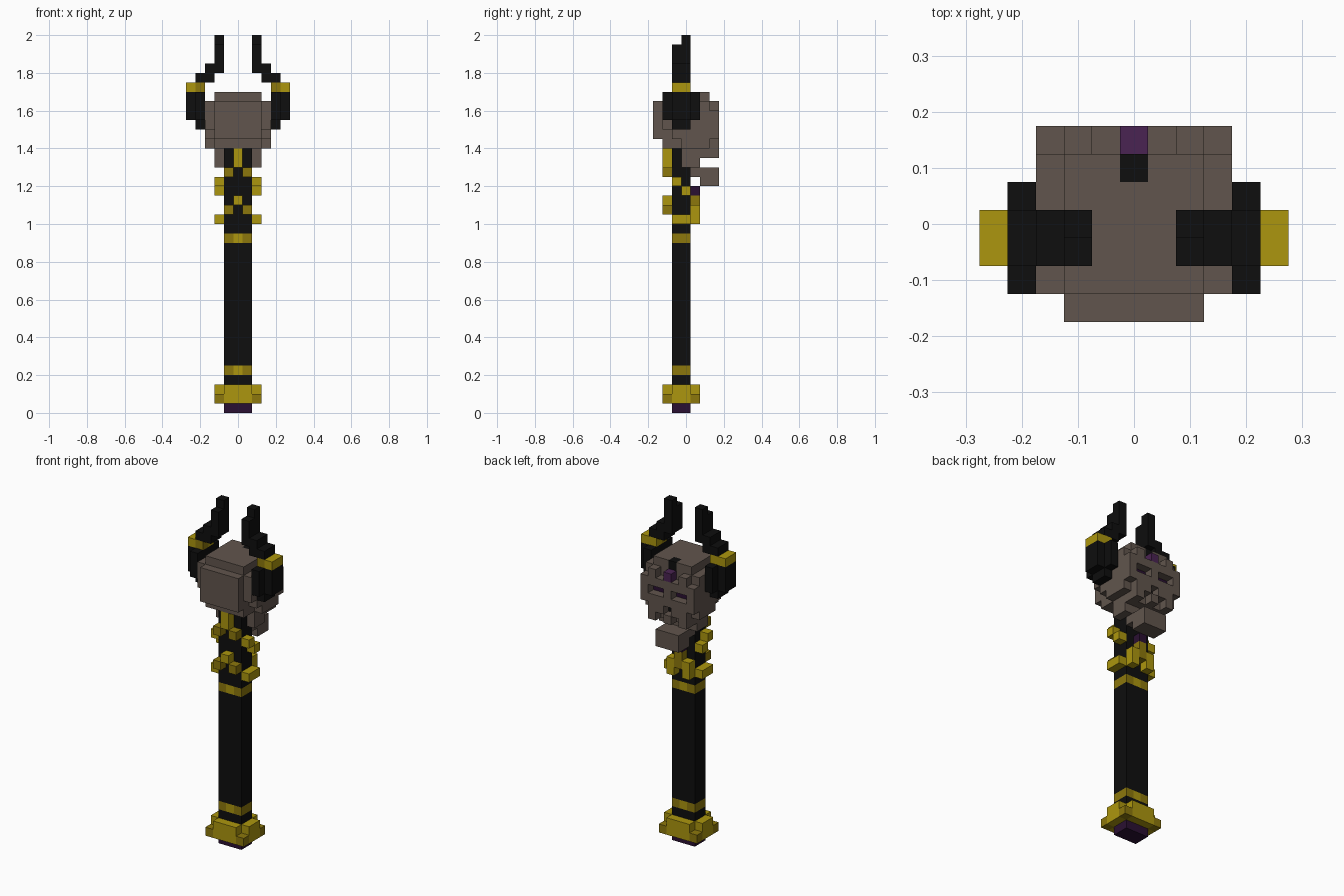
import bpy
import bmesh
from mathutils import Vector

cube = bpy.data.objects.get("Cube")
if cube:
    bpy.data.objects.remove(cube, do_unlink=True)

U = 0.05  # block size


def linear(c):
    c /= 255
    return c / 12.92 if c <= 0.04045 else ((c + 0.055) / 1.055) ** 2.4


def material(name, rgb):
    m = bpy.data.materials.new(name)
    col = (*[linear(c) for c in rgb], 1)
    m.diffuse_color = col
    m.use_nodes = True
    bsdf = m.node_tree.nodes["Principled BSDF"]
    bsdf.inputs["Base Color"].default_value = col
    bsdf.inputs["Roughness"].default_value = 0.8
    return m


MATS = {
    "black": material("black", (14, 14, 14)),
    "gold": material("gold", (172, 150, 14)),
    "dark_gold": material("dark gold", (140, 119, 12)),
    "bone": material("grey bone", (97, 85, 77)),
    "purple": material("purple", (74, 35, 82)),
    "dark_purple": material("dark purple", (42, 16, 50)),
}
NAMES = list(MATS)
cells = {}  # (i, j, k) -> (part, colour)


def block(part, colour, i, j, k, mirror=False):
    """Fill inclusive block ranges; colour None carves the blocks away."""
    for a in range(i[0], i[1] + 1):
        for b in range(j[0], j[1] + 1):
            for c in range(k[0], k[1] + 1):
                for s in ((a, -a) if mirror else (a,)):
                    if colour is None:
                        cells.pop((s, b, c), None)
                    else:
                        cells[(s, b, c)] = (part, colour)


# Shaft with two gold bands
block("shaft", "black", (-1, 1), (-1, 0), (1, 29))
for k in (4, 18):
    block("shaft_band", "dark_gold", (-1, 1), (-1, 0), (k, k))
    block("shaft_band", "gold", (0, 0), (-1, 0), (k, k))

# Pommel: cross-shaped top over a full base, gem underneath
block("pommel_gem", "dark_purple", (-1, 1), (-1, 0), (0, 0))
block("pommel", "gold", (-1, 1), (-2, 1), (1, 2))
block("pommel", "gold", (-2, 2), (-1, 0), (1, 2))
block("pommel", "dark_gold", (2, 2), (-2, -2), (1, 1), True)
block("pommel", "dark_gold", (2, 2), (1, 1), (1, 1), True)

# Lower gold coil
block("lower_coil", "gold", (0, 0), (-2, -2), (22, 22))
block("lower_coil", "dark_gold", (1, 1), (-2, -2), (21, 21), True)
block("lower_coil", "gold", (2, 2), (-1, 0), (20, 20), True)
block("lower_coil", "gold", (1, 1), (1, 1), (20, 21), True)
block("lower_coil", "dark_gold", (0, 0), (1, 1), (21, 22))

# Upper gold coil and its gem
block("upper_coil", "gold", (0, 0), (-2, -2), (26, 27))
block("upper_coil", "dark_gold", (1, 1), (-2, -2), (25, 25), True)
block("upper_coil", "gold", (2, 2), (-1, -1), (24, 24), True)
block("upper_coil", "gold", (2, 2), (0, 0), (23, 23), True)
block("shaft_gem", "dark_purple", (0, 0), (1, 1), (23, 23))

# Skull, stepped at the crown, nape and cheeks
block("skull", "bone", (-2, 2), (-2, 2), (33, 33))
block("skull", "bone", (-3, 3), (-2, 3), (30, 32))
block("skull", "bone", (-2, 2), (-3, -3), (29, 32))
block("skull", "bone", (-3, 3), (-1, 3), (29, 29))
block("skull", "bone", (-2, 2), (-2, -2), (28, 29))
block("skull", "bone", (-3, 3), (0, 3), (28, 28))
block("skull", "bone", (-2, 2), (-1, -1), (28, 28))
block("skull", "bone", (-2, 2), (1, 3), (27, 27))
block("skull", "bone", (2, 2), (0, 0), (26, 27), True)
block("skull", "bone", (-2, 2), (1, 1), (26, 26))

# Face: brow steps, glowing eyes, nose hole, teeth gaps
block("skull", None, (1, 1), (3, 3), (32, 32), True)
block("skull", None, (3, 3), (3, 3), (32, 32), True)
block("skull", None, (3, 3), (3, 3), (28, 28), True)
block("skull", None, (1, 2), (3, 3), (30, 30), True)
block("eye", "dark_purple", (1, 2), (2, 2), (30, 30), True)
block("skull", None, (0, 0), (3, 3), (28, 28))
block("nose_hole", "black", (0, 0), (2, 2), (28, 28))
block("skull", None, (1, 1), (3, 3), (27, 27), True)
block("forehead_gem", "purple", (0, 0), (3, 3), (32, 32))
block("forehead_mark", "black", (0, 0), (2, 2), (33, 33))

# Hanging jaw
block("jaw", "bone", (-1, 1), (2, 3), (24, 25))
block("jaw", "bone", (-1, 1), (1, 1), (25, 25))

# Horns with gold rings
block("horn", "black", (4, 4), (-2, 1), (31, 33), True)
block("horn", "black", (4, 4), (-1, 0), (30, 30), True)
block("horn", "black", (5, 5), (-1, 0), (31, 33), True)
block("horn_ring", "gold", (4, 5), (0, 0), (34, 34), True)
block("horn_ring", "dark_gold", (4, 5), (-1, -1), (34, 34), True)
block("horn_ring", "gold", (5, 5), (-1, -1), (34, 34), True)
block("horn", "black", (3, 4), (-1, 0), (35, 35), True)
block("horn", "black", (2, 3), (-1, 0), (36, 36), True)
block("horn", "black", (2, 2), (-1, 0), (37, 38), True)
block("horn", "black", (2, 2), (0, 0), (39, 39), True)

# Build one mesh per part from the exposed block sides only
AXES = [Vector(v) for v in ((1, 0, 0), (0, 1, 0), (0, 0, 1))]
for part in sorted({p for p, _ in cells.values()}):
    bm = bmesh.new()
    for pos, (owner, colour) in cells.items():
        if owner != part:
            continue
        centre = Vector(pos) + Vector((0, 0, 0.5))
        for a in range(3):
            for sign in (1, -1):
                n = AXES[a] * sign
                if tuple(int(v) for v in Vector(pos) + n) in cells:
                    continue
                u = AXES[(a + 1) % 3] * 0.5
                v = AXES[(a + 2) % 3] * 0.5 * sign
                corners = (-u - v, u - v, u + v, -u + v)
                f = bm.faces.new([bm.verts.new((centre + n * 0.5 + c) * U) for c in corners])
                f.material_index = NAMES.index(colour)
    bmesh.ops.remove_doubles(bm, verts=bm.verts, dist=0.001)
    bmesh.ops.dissolve_limit(bm, angle_limit=0.02, verts=bm.verts, edges=bm.edges,
                             delimit={'MATERIAL'})
    mesh = bpy.data.meshes.new(part)
    bm.to_mesh(mesh)
    bm.free()
    for m in MATS.values():
        mesh.materials.append(m)
    bpy.context.collection.objects.link(bpy.data.objects.new(part, mesh))
